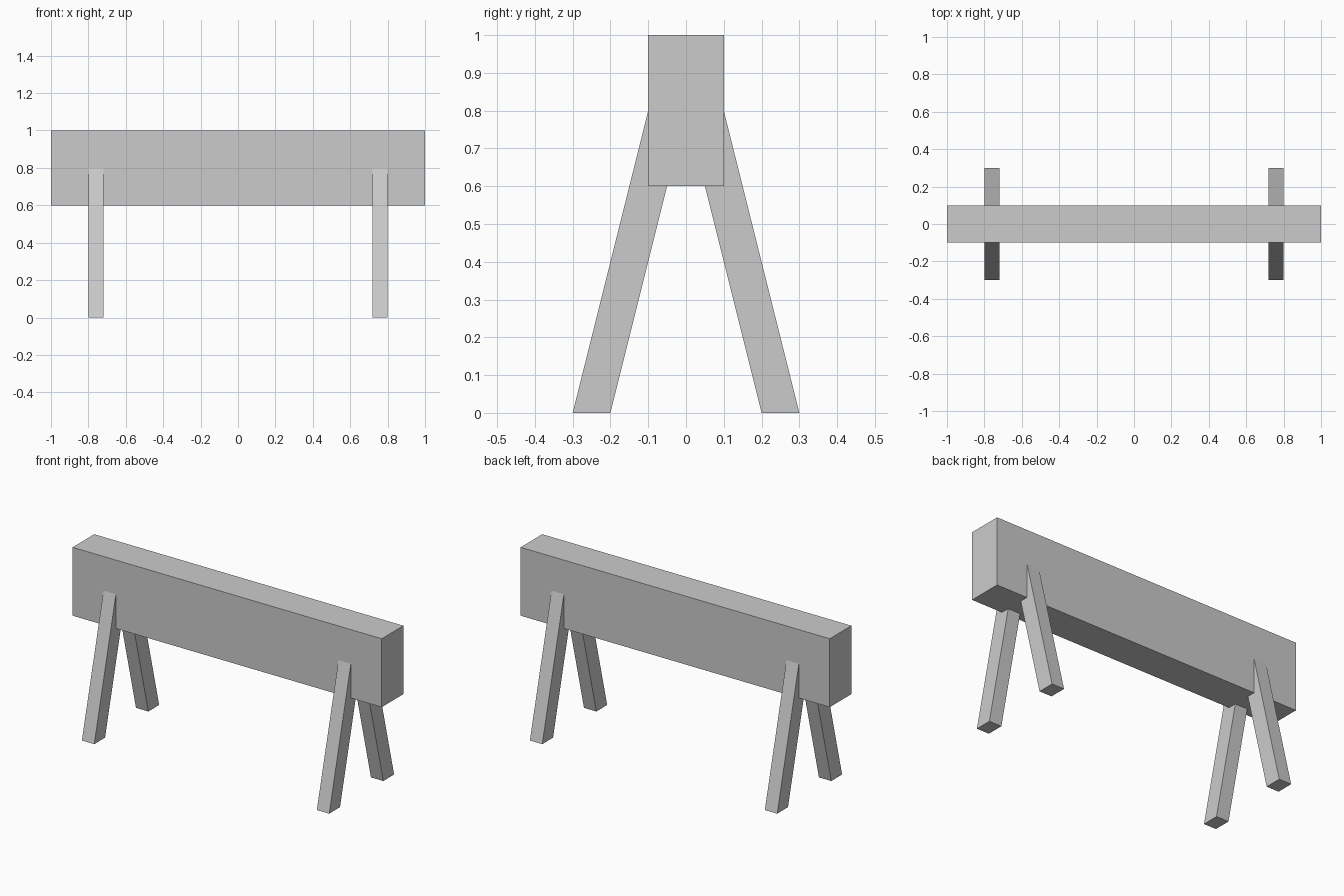
import bpy
import bmesh

if "Cube" in bpy.data.objects:
    bpy.data.objects.remove(bpy.data.objects["Cube"])


def prism(name, profile, x0, x1):
    """Extrude a (y, z) profile along x."""
    bm = bmesh.new()
    face = bm.faces.new([bm.verts.new((x0, y, z)) for y, z in profile])
    ext = bmesh.ops.extrude_face_region(bm, geom=[face])
    verts = [g for g in ext["geom"] if isinstance(g, bmesh.types.BMVert)]
    bmesh.ops.translate(bm, verts=verts, vec=(x1 - x0, 0, 0))
    bmesh.ops.recalc_face_normals(bm, faces=bm.faces)
    mesh = bpy.data.meshes.new(name)
    bm.to_mesh(mesh)
    bm.free()
    obj = bpy.data.objects.new(name, mesh)
    bpy.context.collection.objects.link(obj)
    return obj


# Top beam
prism("beam", [(-0.1, 0.6), (0.1, 0.6), (0.1, 1.0), (-0.1, 1.0)], -1.0, 1.0)

# Splayed legs, running up into the beam
for side, sy in (("front", -1), ("back", 1)):
    profile = [(sy * y, z) for y, z in ((0.3, 0), (0.1, 0.8), (0.0, 0.8), (0.2, 0))]
    for end, x0 in (("left", -0.8), ("right", 0.72)):
        prism(f"{side}_{end}_leg", profile, x0, x0 + 0.08)
